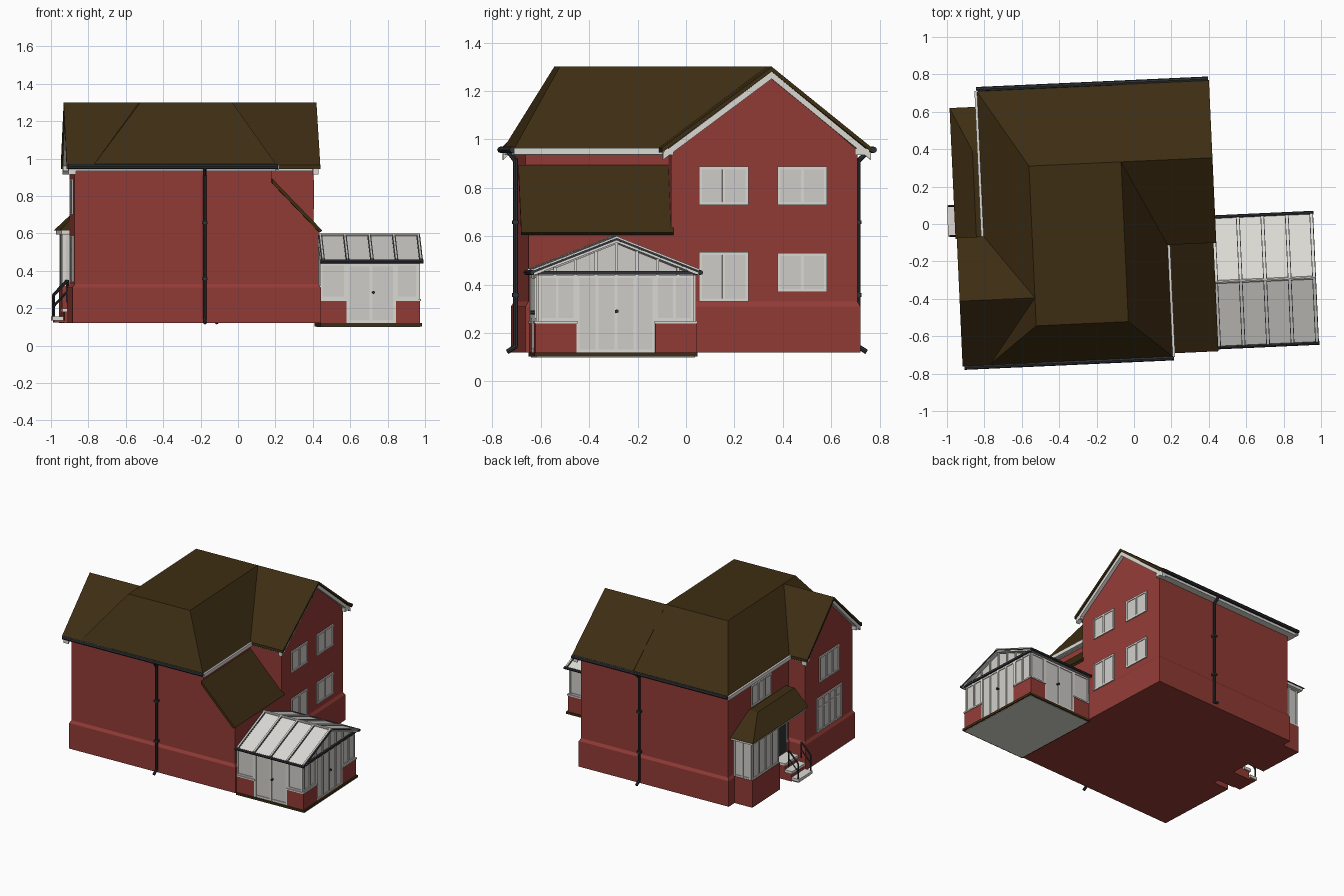
import bpy, bmesh, math
from mathutils import Vector, Matrix

cube = bpy.data.objects.get("Cube")
if cube:
    bpy.data.objects.remove(cube, do_unlink=True)

TURN = math.radians(2.6)      # the whole house sits slightly turned


def material(name, rgb):
    m = bpy.data.materials.new(name)
    m.use_nodes = True
    m.diffuse_color = (*rgb, 1)
    m.node_tree.nodes["Principled BSDF"].inputs["Base Color"].default_value = (*rgb, 1)
    return m


MATS = [material("brick red", (.29, .044, .037)), material("roof brown", (.048, .027, .0065)),
        material("white trim", (.716, .70, .66)), material("pale glass", (.63, .615, .59)),
        material("dark plastic", (.03, .032, .037))]
RED, BROWN, WHITE, GLASS, DARK = range(5)


class Part:
    """One named object gathered from simple solids."""

    def __init__(self, name):
        self.name, self.bm = name, bmesh.new()

    def solid(self, rings, mat):
        loops = [[self.bm.verts.new(p) for p in r] for r in rings]
        a, b = loops
        n = len(a)
        faces = [self.bm.faces.new(a), self.bm.faces.new(b[::-1])]
        faces += [self.bm.faces.new((a[i], b[i], b[(i + 1) % n], a[(i + 1) % n])) for i in range(n)]
        for f in faces:
            f.material_index = mat

    def taper(self, r0, z0, r1, z1, mat):
        self.solid([[(x, y, z) for x, y in ((r[0], r[1]), (r[2], r[1]), (r[2], r[3]), (r[0], r[3]))]
                    for r, z in ((r0, z0), (r1, z1))], mat)

    def box(self, x0, x1, y0, y1, z0, z1, mat):
        self.taper((x0, y0, x1, y1), z0, (x0, y0, x1, y1), z1, mat)

    def along_x(self, pts, x0, x1, mat):
        self.solid([[(x, y, z) for y, z in pts] for x in (x0, x1)], mat)

    def along_y(self, pts, y0, y1, mat):
        self.solid([[(x, y, z) for x, z in pts] for y in (y0, y1)], mat)

    def chevron(self, y0, yr, y1, ze, zr, thick, x0, x1, mat):
        top = [(y0, ze), (yr, zr), (y1, ze)]
        self.along_x(top + [(y, z - thick) for y, z in top[::-1]], x0, x1, mat)

    def rod(self, a, b, r, mat, sides=8):
        a, b = Vector(a), Vector(b)
        d = b - a
        m = Matrix.Translation((a + b) / 2) @ d.to_track_quat('Z', 'Y').to_matrix().to_4x4()
        made = bmesh.ops.create_cone(self.bm, cap_ends=True, segments=sides, radius1=r,
                                     radius2=r, depth=d.length, matrix=m)
        for f in {f for v in made["verts"] for f in v.link_faces}:
            f.material_index = mat

    def glazing(self, axis, c, side, u0, u1, z0, z1, panes, w=.012, transom=None):
        """Framed window on a wall whose outer face is at c, facing side."""
        def slab(ua, ub, za, zb, depth, mat):
            lo, hi = sorted((c - .01 * side, c + depth * side))
            if axis == 'x':
                self.box(lo, hi, ua, ub, za, zb, mat)
            else:
                self.box(ua, ub, lo, hi, za, zb, mat)
        slab(u0, u1, z0, z1, .002, GLASS)
        for z in (z0, z1 - w):
            slab(u0, u1, z, z + w, .007, WHITE)
        if transom:
            slab(u0, u1, transom, transom + w * .7, .006, WHITE)
        for i in range(panes + 1):
            u = u0 + (u1 - u0 - w) * i / panes
            slab(u, u + w, z0, z1, .008, WHITE)

    def done(self):
        bmesh.ops.recalc_face_normals(self.bm, faces=self.bm.faces)
        me = bpy.data.meshes.new(self.name)
        self.bm.to_mesh(me)
        self.bm.free()
        for m in MATS:
            me.materials.append(m)
        ob = bpy.data.objects.new(self.name, me)
        ob.rotation_euler.z = TURN
        bpy.context.collection.objects.link(ob)


# Brick walls: main block, two gabled wings and the low side room
p = Part("walls")
p.box(-.775, .15, -.67, .69, .12, .95, RED)
p.along_x([(-.08, .12), (.69, .12), (.69, .955), (.33, 1.27), (-.08, .955)], 0, .40, RED)
p.along_x([(-.67, .12), (-.07, .12), (-.07, .955), (-.37, 1.27), (-.67, .955)], -.905, -.6, RED)
p.along_y([(.1, .12), (.40, .12), (.40, .62), (.15, .88), (.1, .88)], -.67, -.05, RED)
p.done()

p = Part("plinth")
for x0, y0, x1, y1 in ((-.775, -.67, .15, .69), (0, -.08, .40, .69),
                       (-.905, -.67, -.6, -.07), (.1, -.67, .40, 0)):
    wide = (x0 - .012, y0 - .012, x1 + .012, y1 + .012)
    p.taper(wide, .12, wide, .31, RED)
    p.taper(wide, .31, (x0, y0, x1, y1), .33, RED)
p.done()

# Roofs: flat-topped hip with a gable to each side
p = Part("main_roof")
p.taper((-.81, -.72, .178, .75), .96, (-.547, -.52, -.054, .335), 1.3, BROWN)
p.chevron(-.12, .335, .75, .965, 1.3, .02, -.054, .435, BROWN)
p.chevron(-.72, -.37, -.03, .965, 1.3, .02, -.95, -.547, BROWN)
p.done()

p = Part("side_room_roof")
p.along_y([(.15, .895), (.42, .615), (.405, .605), (.15, .87)], -.70, -.07, BROWN)
p.done()

p = Part("eaves_trim")
p.box(-.80, .168, -.71, .74, .935, .96, WHITE)
p.box(.168, .188, -.72, -.11, .938, .965, WHITE)
p.box(-.82, -.80, -.04, .75, .938, .965, WHITE)
for y0, y1 in ((-.11, -.07), (.68, .74)):
    p.box(.14, .425, y0, y1, .935, .962, WHITE)
for y0, y1 in ((-.71, -.66), (-.08, -.04)):
    p.box(-.94, -.6, y0, y1, .935, .962, WHITE)
p.chevron(-.115, .335, .745, .945, 1.28, .03, .395, .425, WHITE)
p.chevron(-.715, -.37, -.035, .945, 1.28, .03, -.94, -.90, WHITE)
p.done()

# Gutters and downpipes, front and back
p = Part("gutters_and_pipes")
for y, wall, x0, x1, px, s in ((-.725, -.67, -.94, .18, -.21, -1), (.757, .69, -.81, .43, -.08, 1)):
    p.rod((x0, y, .957), (x1, y, .957), .013, DARK)
    near = wall + .025 * s
    p.rod((px, y, .95), (px, near, .91), .01, DARK)
    p.rod((px, near, .92), (px, near, .14), .01, DARK)
    p.rod((px, near, .145), (px, near + .035 * s, .122), .01, DARK)
    for z in (.35, .65):
        p.box(px - .014, px + .014, near - .014, near + .014, z, z + .015, DARK)
p.done()

# House windows
p = Part("windows")
for u0, z0, z1 in ((.035, .73, .887), (.36, .73, .887), (.035, .33, .535), (.36, .37, .53)):
    p.glazing('x', .40, 1, u0, u0 + .205, z0, z1, 2)
p.glazing('x', -.905, -1, -.50, -.25, .70, .89, 3)
p.glazing('x', -.905, -1, -.53, -.22, .34, .59, 4, transom=.51)
p.glazing('x', -.775, -1, .15, .40, .74, .90, 3)
p.done()

# Bay window and porch on the left side
p = Part("bay_window")
p.box(-.93, -.76, .28, .63, .12, .32, RED)
p.box(-.92, -.76, .29, .62, .32, .61, WHITE)
p.glazing('x', -.92, -1, .29, .62, .32, .60, 4)
for y, s in ((.62, 1), (.29, -1)):
    p.glazing('y', y, s, -.92, -.78, .32, .60, 2)
p.done()

p = Part("porch_roof")
p.taper((-.957, -.037, -.76, .664), .615, (-.845, -.037, -.76, .43), .73, BROWN)
p.box(-.945, -.76, -.03, .652, .595, .615, WHITE)
p.done()

p = Part("front_door")
p.box(-.79, -.76, -.02, .14, .25, .58, DARK)
p.box(-.786, -.76, -.04, .17, .25, .60, WHITE)
p.done()

p = Part("door_steps")
for i in range(3):
    x, z = -.995 + .055 * i, .135 + .045 * i
    p.box(x, x + .06 if i < 2 else -.77, -.025, .145, z, z + .02, WHITE)
    p.box(x + .01, x + .065 if i < 2 else -.77, -.015, .135, .12 if i else .125, z, RED)
for y in (-.02, .14):
    for x, z in ((-.985, .15), (-.91, .23)):
        p.rod((x, y, z), (x, y, z + .12), .005, DARK, 6)
    p.rod((-.985, y, .27), (-.91, y, .35), .006, DARK, 6)
    p.rod((-.985, y, .21), (-.91, y, .29), .004, DARK, 6)
p.done()

# Glazed garden room
X0, X1, Y0, Y1, YR = .41, .935, -.655, -.01, -.33
p = Part("garden_room_base")
p.box(X0 + .01, X1 + .01, Y0 - .005, Y1 + .005, .10, .104, WHITE)
p.box(X0, X1 + .02, Y0 - .015, Y1 + .015, .103, .12, BROWN)
for y, s in ((Y0, 1), (Y1, -1)):
    a, b = sorted((y - .01 * s, y + .16 * s))
    p.box(X1 - .12, X1 + .01, a, b, .12, .24, RED)
    p.box(X1 - .125, X1 + .015, a - .004, b + .004, .24, .25, WHITE)
    a, b = sorted((y - .01 * s, y + .03 * s))
    p.box(X0, X0 + .14, a, b, .12, .24, RED)
    p.box(X0, X0 + .145, a - .004, b + .004, .24, .25, WHITE)
p.done()

p = Part("garden_room_glazing")
p.along_x([(Y0, .12), (Y1, .12), (Y1, .44), (YR, .57), (Y0, .44)], X0, X1, GLASS)
for y, s in ((Y0, -1), (Y1, 1)):
    p.glazing('y', y, s, X0, X0 + .14, .25, .44, 1)
    p.glazing('y', y, s, X0 + .14, X1 - .12, .12, .44, 2, w=.016)
    p.glazing('y', y, s, X1 - .12, X1, .25, .44, 1)
    p.rod((X0 + .285, y, .285), (X0 + .285, y + .02 * s, .285), .008, DARK, 6)
p.glazing('x', X1, 1, Y0, Y0 + .16, .25, .44, 2)
p.glazing('x', X1, 1, Y0 + .16, Y1 - .16, .12, .44, 4)
p.glazing('x', X1, 1, Y1 - .16, Y1, .25, .44, 2)
p.rod((X1, YR, .29), (X1 + .022, YR, .29), .008, DARK, 6)
for i in range(-3, 4):        # uprights in the glazed gable
    y = YR + i * .085
    p.box(X1 - .01, X1 + .008, y - .006, y + .006, .44, .575 - abs(i) * .035, WHITE)
p.done()

p = Part("garden_room_roof")
p.chevron(-.675, YR, .012, .455, .59, .016, X0, .955, WHITE)
for i in range(5):            # glazing bars with dark seals
    x = X0 + .015 + i * .131
    p.chevron(-.675, YR, .012, .458, .593, .01, x - .010, x + .010, DARK)
    p.chevron(-.675, YR, .012, .465, .60, .015, x - .006, x + .006, WHITE)
p.rod((X0, YR, .592), (.958, YR, .592), .009, WHITE)
for y in (-.68, .017):
    p.rod((X0, y, .45), (.962, y, .45), .010, DARK)
p.box(.94, .952, -.675, .012, .442, .457, DARK)
p.done()
